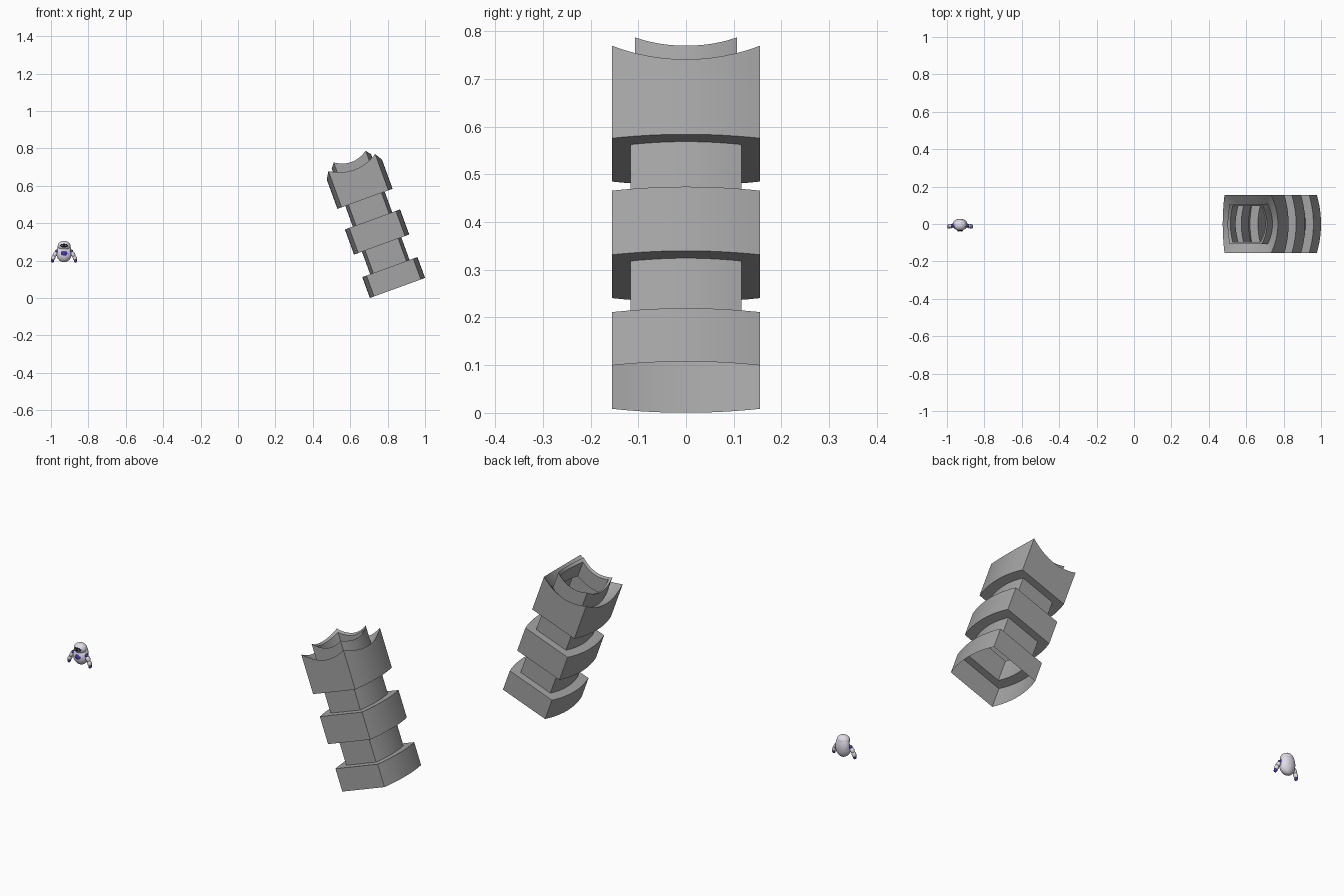
import bpy, bmesh, math
from mathutils import Vector, Matrix

if "Cube" in bpy.data.objects:
    bpy.data.objects.remove(bpy.data.objects["Cube"])

def material(name, rgb):
    m = bpy.data.materials.new(name)
    m.diffuse_color = (*rgb, 1)
    m.use_nodes = True
    m.node_tree.nodes["Principled BSDF"].inputs["Base Color"].default_value = m.diffuse_color
    return m

STONE = material("dark_grey", (0.37, 0.37, 0.37))
SHELL = material("shell", (0.76, 0.71, 0.80))
BLUE = material("blue", (0.06, 0.04, 0.45))
BLACK = material("black", (0.01, 0.01, 0.015))
GLOW = material("glow", (0.25, 0.45, 0.6))

# ---------- leaning hollow bellows column ----------
TILT = Matrix.Rotation(math.radians(-20), 4, 'Y')
BASE = Matrix.Translation((0.8525, 0, 0.054)) @ TILT

def ring(size, t, k=0.0, n=12):
    """Cross-section: flat front/back, bulged sides; k lifts the corners."""
    hx, hy, bulge = size
    pts = []
    for sign in (1, -1):
        for i in range(n):                      # bulged side
            f = -1 + 2 * i / n
            pts.append((sign * (hx + bulge * (1 - f * f)), sign * f * hy))
        for i in range(n):                      # flat front or back
            f = 1 - 2 * i / n
            pts.append((sign * f * hx, sign * hy))
    return [Vector((x, y, t + k * (x * x + y * y))) for x, y in pts]

def loft(name, rings):
    bm = bmesh.new()
    loops = [[bm.verts.new(BASE @ p) for p in r] for r in rings]
    for a, b in zip(loops, loops[1:]):
        for i in range(len(a)):
            j = (i + 1) % len(a)
            bm.faces.new((a[i], a[j], b[j], b[i]))
    mesh = bpy.data.meshes.new(name)
    bm.to_mesh(mesh)
    bm.free()
    ob = bpy.data.objects.new(name, mesh)
    bpy.context.collection.objects.link(ob)
    mesh.materials.append(STONE)
    smooth(ob)
    return ob

def smooth(ob):
    bpy.ops.object.select_all(action='DESELECT')
    ob.select_set(True)
    bpy.context.view_layer.objects.active = ob
    bpy.ops.object.shade_smooth_by_angle(angle=math.radians(30))

WIDE = (0.133, 0.155, 0.024)
NECK = (0.094, 0.116, 0.018)
RIM = (0.091, 0.107, 0.021)
HOLE = (0.080, 0.095, 0.020)

loft("bellows_column", [
    ring(WIDE, 0), ring(WIDE, 0.119), ring(NECK, 0.119),        # bottom block
    ring(NECK, 0.247), ring(WIDE, 0.247), ring(WIDE, 0.39),     # middle block
    ring(NECK, 0.39), ring(NECK, 0.507), ring(WIDE, 0.507),     # top block
    ring(WIDE, 0.618, 2.28), ring(RIM, 0.606, 2.28),            # sloping top
    ring(RIM, 0.675, 3.66),                                     # raised rim
    ring(HOLE, 0.675, 3.66), ring(HOLE, 0.606, 2.28)])

# ---------- small floating robot ----------
CENTRE = Vector((-0.930, -0.006, 0))

def egg(name, loc, radii, mat, lean=0.0):
    bpy.ops.mesh.primitive_uv_sphere_add(segments=24, ring_count=14, radius=1)
    ob = bpy.context.object
    ob.name = name
    ob.scale = radii
    ob.location = CENTRE + Vector(loc)
    ob.rotation_euler = (0, lean, 0)
    ob.data.materials.append(mat)
    smooth(ob)
    return ob

egg("body", (0, 0.002, 0.237), (0.041, 0.030, 0.045), SHELL)
egg("back_shell", (0, 0.007, 0.249), (0.039, 0.027, 0.057), SHELL)
egg("head", (0, 0, 0.279), (0.034, 0.030, 0.027), SHELL)
egg("visor", (0, -0.010, 0.280), (0.026, 0.023, 0.016), BLACK)
egg("chest_badge", (0, -0.022, 0.239), (0.018, 0.010, 0.014), BLUE)

for side, x in (("left", -1), ("right", 1)):
    egg(side + "_eye", (x * 0.010, -0.031, 0.281), (0.005, 0.003, 0.004), GLOW)
    egg(side + "_shoulder", (x * 0.040, -0.004, 0.249), (0.009, 0.010, 0.010), BLUE)
    egg(side + "_upper_arm", (x * 0.048, -0.005, 0.234), (0.011, 0.012, 0.018), SHELL, -x * 0.5)
    egg(side + "_forearm", (x * 0.058, -0.006, 0.214), (0.011, 0.012, 0.016), SHELL, -x * 0.4)
    egg(side + "_hand", (x * 0.062, -0.008, 0.199), (0.008, 0.010, 0.010), BLUE)
